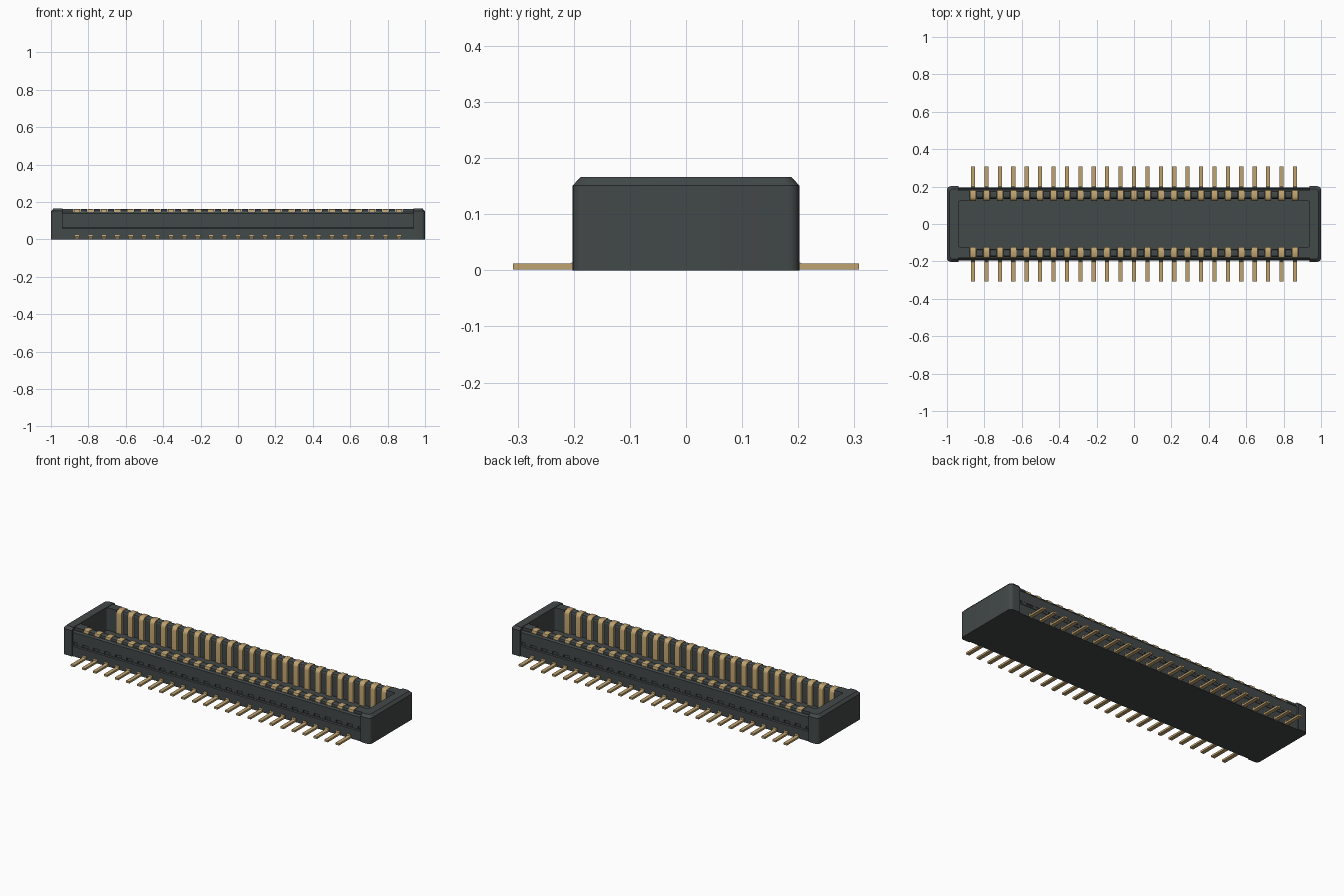
import bpy, bmesh, math

cube = bpy.data.objects.get("Cube")
if cube:
    bpy.data.objects.remove(cube)

PITCH, COUNT = 0.0717, 25
FIRST = -PITCH * (COUNT - 1) / 2


def material(name, rgb):
    m = bpy.data.materials.new(name)
    m.diffuse_color = (*rgb, 1)
    m.use_nodes = True
    m.node_tree.nodes["Principled BSDF"].inputs["Base Color"].default_value = (*rgb, 1)
    return m


plastic = material("charcoal plastic", (0.055, 0.065, 0.065))
gold = material("gold contact", (0.53, 0.37, 0.16))


def loft(name, rings, mat):
    """Closed solid through matching rings of points."""
    bm = bmesh.new()
    loops = [[bm.verts.new(p) for p in ring] for ring in rings]
    n = len(loops[0])
    for a, b in zip(loops, loops[1:]):
        for i in range(n):
            j = (i + 1) % n
            bm.faces.new((a[i], a[j], b[j], b[i]))
    bm.faces.new(loops[0][::-1])
    bm.faces.new(loops[-1])
    bmesh.ops.recalc_face_normals(bm, faces=bm.faces)
    me = bpy.data.meshes.new(name)
    bm.to_mesh(me)
    bm.free()
    me.materials.append(mat)
    ob = bpy.data.objects.new(name, me)
    bpy.context.collection.objects.link(ob)
    return ob


def extrude_x(name, profile, x0, x1, mat):
    """Sweep a (y, z) profile along x."""
    return loft(name, [[(x, y, z) for y, z in profile] for x in (x0, x1)], mat)


def mirror(ob, x=False, y=False):
    ob.modifiers.new("mirror", 'MIRROR').use_axis = (x, y, False)


def repeat(ob, count):
    arr = ob.modifiers.new("row", 'ARRAY')
    arr.use_relative_offset = False
    arr.use_constant_offset = True
    arr.constant_offset_displace = (PITCH, 0, 0)
    arr.count = count
    mirror(ob, y=True)


def rect(y0, y1, z0, z1):
    return [(y0, z0), (y1, z0), (y1, z1), (y0, z1)]


def smooth(ob):
    bpy.ops.object.select_all(action='DESELECT')
    ob.select_set(True)
    bpy.context.view_layer.objects.active = ob
    bpy.ops.object.shade_smooth_by_angle(angle=math.radians(32))


# End blocks: rounded outer corners and a chamfered top
def end_ring(z, inset, r=0.02):
    ex, ey = 1 - inset, 0.202 - inset
    arc = [(ex - r + r * math.sin(t), ey - r + r * math.cos(t))
           for t in (math.pi / 2 * k / 5 for k in range(6))]
    pts = [(0.938, ey)] + arc + [(x, -y) for x, y in reversed(arc)] + [(0.938, -ey)]
    return [(x, y, z) for x, y in pts]


end = loft("end_block", [end_ring(0, 0), end_ring(0.151, 0), end_ring(0.166, 0.014)], plastic)
mirror(end, x=True)
smooth(end)

# Cavity floor
extrude_x("cavity_floor", rect(-0.15, 0.15, 0.0, 0.03), -0.94, 0.94, plastic)

# Long side walls: stepped foot, groove and a lowered outer rim
wall = extrude_x("side_wall", [
    (0.148, 0), (0.196, 0), (0.196, 0.058), (0.192, 0.063), (0.183, 0.063),
    (0.183, 0.08), (0.191, 0.08), (0.191, 0.138), (0.184, 0.147),
    (0.148, 0.147)], -0.94, 0.94, plastic)
mirror(wall, y=True)

# Small keys bridging the groove between contacts
key = extrude_x("groove_key", rect(0.18, 0.19, 0.06, 0.082),
                FIRST - PITCH / 2 - 0.018, FIRST - PITCH / 2 + 0.018, plastic)
repeat(key, COUNT + 1)

# Inner ribs that separate the contacts, with softened tops
rib_profile = [(0.134, 0.02), (0.134, 0.149), (0.138, 0.158), (0.147, 0.163),
               (0.166, 0.163), (0.174, 0.158), (0.177, 0.145), (0.177, 0.02)]
rib = extrude_x("contact_rib", rib_profile, FIRST + 0.018, FIRST + PITCH - 0.018, plastic)
repeat(rib, COUNT - 1)

# Solid wall ends beyond the last contacts, with a rounded cavity corner
x_in, r = -FIRST + 0.018, 0.018
corner = [(x_in, 0.125), (0.942 - r, 0.125)]
corner += [(0.942 - r + r * math.sin(t), 0.125 - r + r * math.cos(t))
           for t in (math.pi / 2 * k / 4 for k in range(1, 5))]
# fillet curves outward into the corner between side wall and end block
corner = [(x_in, 0.125), (0.942 - r, 0.125)] + [
    (0.942 - r + r * math.sin(t), 0.125 - r + r * math.cos(t))
    for t in (math.pi / 2 * k / 4 for k in range(1, 5))] + [(0.942, 0.178), (x_in, 0.178)]
wall_end = loft("wall_end", [[(x, y, z) for x, y in corner] for z in (0.02, 0.163)], plastic)
mirror(wall_end, x=True, y=True)

# Contacts: tall strips folded over the top of the wall
top = [(0.145 + 0.022 * math.cos(t), 0.142 + 0.022 * math.sin(t))
       for t in (math.pi - math.pi / 2 * k / 5 for k in range(6))]
contact = extrude_x("contact", [(0.123, 0.025)] + top + [
    (0.172, 0.164), (0.178, 0.161), (0.181, 0.154), (0.181, 0.142), (0.155, 0.142),
    (0.155, 0.025)], FIRST - 0.016, FIRST + 0.016, gold)
smooth(contact)
repeat(contact, COUNT)

# Solder leads: flat feet with a short rise at the wall
lead = extrude_x("solder_lead", [
    (0.16, 0.001), (0.308, 0.001), (0.308, 0.012), (0.207, 0.012), (0.201, 0.015),
    (0.199, 0.023), (0.16, 0.023)], FIRST - 0.011, FIRST + 0.011, gold)
repeat(lead, COUNT)
